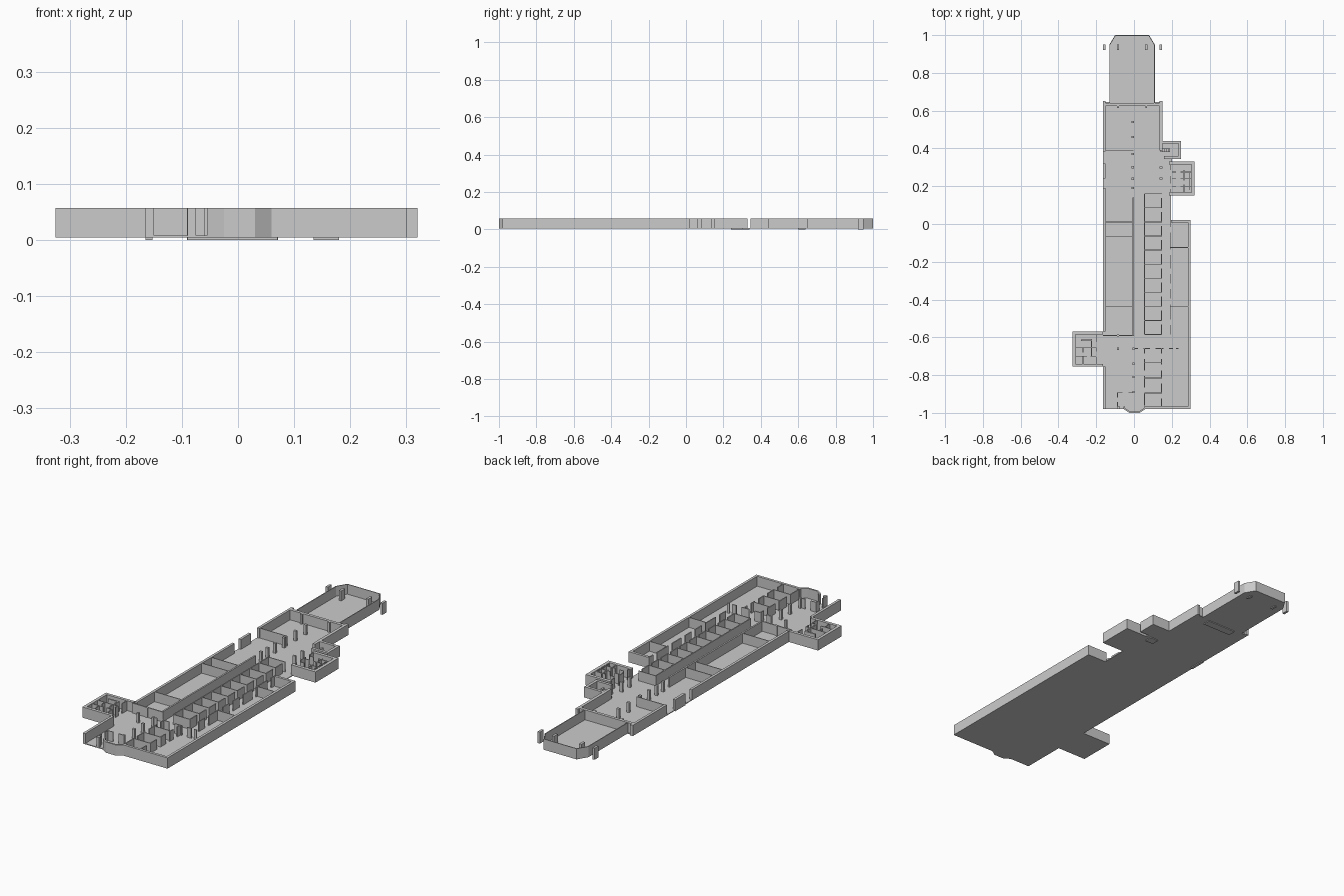
import bpy, bmesh

Z0, ZF, ZT = 0.004, 0.008, 0.057   # slab underside, floor level, wall top


def finish(name, bm):
    me = bpy.data.meshes.new(name)
    bm.to_mesh(me)
    bm.free()
    ob = bpy.data.objects.new(name, me)
    bpy.context.collection.objects.link(ob)
    return ob


def prism(bm, pts, z0, z1):
    lo = [bm.verts.new((x, y, z0)) for x, y in pts]
    hi = [bm.verts.new((x, y, z1)) for x, y in pts]
    n = len(pts)
    bm.faces.new(lo[::-1])
    bm.faces.new(hi)
    for i in range(n):
        j = (i + 1) % n
        bm.faces.new((lo[i], lo[j], hi[j], hi[i]))


def box(bm, x0, x1, y0, y1, z0=Z0, z1=ZT):
    prism(bm, [(x0, y0), (x1, y0), (x1, y1), (x0, y1)], z0, z1)


def boxes(name, rects, z0=Z0, z1=ZT):
    bm = bmesh.new()
    for r in rects:
        box(bm, *r, z0, z1)
    return finish(name, bm)


def spans(a, b, gaps):
    # split a run into the solid parts between door gaps (centre, width)
    out = []
    for c, w in sorted(gaps):
        if c - w / 2 > a:
            out.append((a, c - w / 2))
        a = c + w / 2
    if a < b:
        out.append((a, b))
    return out


def along_y(x, a, b, t=0.006, gaps=()):
    return [(x - t / 2, x + t / 2, p, q) for p, q in spans(a, b, gaps)]


def along_x(y, a, b, t=0.004, gaps=()):
    return [(p, q, y - t / 2, y + t / 2) for p, q in spans(a, b, gaps)]


def strip(name, pts, t, shift=1):
    # wall of thickness t following an open path, offset to the left side
    from mathutils import Vector
    v = [Vector(p) for p in pts]
    norm = []
    for a, b in zip(v, v[1:]):
        d = (b - a).normalized()
        norm.append(Vector((-d.y, d.x)))
    inner = []
    for i, p in enumerate(v):
        n0, n1 = norm[max(i - 1, 0)], norm[min(i, len(norm) - 1)]
        m = (n0 + n1).normalized()
        inner.append(p + m * t / m.dot(n1))
    bm = bmesh.new()
    for i in range(len(v) - 1):
        prism(bm, [v[i], v[i + 1], inner[i + 1], inner[i]], Z0, ZT)
    return finish(name, bm)


# floor slab following the building outline
bm = bmesh.new()
prism(bm, [(-0.165, -0.98), (-0.055, -0.98), (-0.025, -1.0), (0.03, -1.0), (0.06, -0.98),
           (0.3, -0.98), (0.3, 0.02), (0.195, 0.02), (0.195, 0.15), (0.32, 0.15), (0.32, 0.33),
           (0.2, 0.33), (0.2, 0.345), (0.25, 0.345), (0.25, 0.44), (0.15, 0.44), (0.15, 0.645),
           (0.11, 0.645), (0.11, 0.95), (0.08, 1.0), (-0.1, 1.0), (-0.13, 0.95), (-0.13, 0.645),
           (-0.165, 0.645), (-0.165, -0.57), (-0.325, -0.57), (-0.325, -0.755), (-0.165, -0.755)],
      Z0, ZF)
finish("floor_slab", bm)

# terrace parapet and gate posts
strip("terrace_wall", [(0.11, 0.64), (0.11, 0.95), (0.08, 1.0), (-0.1, 1.0),
                       (-0.13, 0.95), (-0.13, 0.64)], 0.004)
boxes("terrace_posts", [(x - 0.006, x + 0.006, 0.92, 0.95) for x in (-0.158, -0.085, 0.065, 0.142)],
      0.0, ZT)

# outer walls
T = 0.013
strip("east_wing_wall", [(0.06, -0.98), (0.3, -0.98), (0.3, 0.02), (0.195, 0.02)], T)
strip("front_bay", [(-0.055, -0.965), (-0.055, -0.98), (-0.025, -1.0), (0.03, -1.0),
                    (0.06, -0.98), (0.06, -0.965)], 0.008)
boxes("west_wall", [(-0.165, -0.165 + T, a, b) for a, b in
                    ((-0.98, -0.755), (-0.57, 0.19), (0.24, 0.32), (0.385, 0.645))])
boxes("front_wall_stubs", [(-0.165, -0.15, -0.98, -0.965), (-0.09, -0.075, -0.98, -0.965)])
strip("north_hall_wall", [(0.15, 0.43), (0.15, 0.64), (-0.165, 0.64)], 0.015)
boxes("north_corner_piers", [(-0.165, -0.15, 0.625, 0.652), (0.136, 0.15, 0.625, 0.652)])
strip("west_annex_wall", [(-0.165, -0.57), (-0.325, -0.57), (-0.325, -0.755), (-0.165, -0.755)], 0.015)
strip("small_east_annex_wall", [(0.16, 0.345), (0.25, 0.345), (0.25, 0.44), (0.136, 0.44),
                                (0.136, 0.39)], 0.014)
strip("east_annex_wall", [(0.185, 0.15), (0.32, 0.15), (0.32, 0.33), (0.185, 0.33)], 0.016)

# central corridor walls and the row of small rooms
ys = [0.16 - 0.0745 * i for i in range(11)]
doors = [(y - 0.012, 0.02) for y in ys[:-1]]
corridor = along_y(-0.003, -0.59, 0.14, 0.008) + along_y(0.055, -0.585, 0.16, 0.005)
corridor += along_y(0.145, -0.585, 0.16, 0.005, doors)
for y in ys:
    corridor += along_x(y, 0.055, 0.147)
boxes("corridor_rooms", corridor)

# west rooms
west = along_x(-0.59, -0.165, 0.0, 0.006)
for y in (0.39, 0.01, -0.065, -0.435):
    west += along_x(y, -0.155, -0.003)
boxes("west_room_partitions", west)

# north lobby piers in line with the corridor wall
boxes("lobby_piers", [(-0.014, 0.0, y - 0.006, y + 0.006) for y in
                      (0.54, 0.46, 0.37, 0.30, 0.24, 0.19)]
      + [(0.135, 0.15, y - 0.005, y + 0.005) for y in (0.30, 0.24)]
      + [(-0.09, -0.08, 0.615, 0.63), (0.06, 0.07, 0.615, 0.63)])

# east rooms
east = along_y(0.192, -0.585, 0.02, 0.005,
               [(-0.03, 0.03), (-0.15, 0.03), (-0.25, 0.03), (-0.33, 0.03), (-0.41, 0.03), (-0.52, 0.03)])
for y in (-0.125, -0.435):
    east += along_x(y, 0.19, 0.29)
boxes("east_room_partitions", east)

# south rooms and piers
south = along_x(-0.66, 0.0, 0.235, 0.005, [(0.035, 0.03), (0.1, 0.03), (0.17, 0.03), (0.215, 0.015)])
south += along_y(0.055, -0.96, -0.66, 0.005, [(-0.7, 0.03), (-0.79, 0.03), (-0.88, 0.03)])
south += along_y(0.145, -0.97, -0.66, 0.005, [(-0.7, 0.03), (-0.76, 0.03), (-0.83, 0.03), (-0.91, 0.03)])
for y in (-0.735, -0.815, -0.895):
    south += along_x(y, 0.055, 0.147)
south += along_x(-0.893, -0.09, 0.0, 0.004, [(-0.045, 0.03)]) + along_y(-0.088, -0.965, -0.893, 0.004, [(-0.93, 0.025)])
boxes("south_room_partitions", south)
boxes("south_piers", [(x - 0.006, x + 0.006, y - 0.006, y + 0.006) for x, y in
                      ((-0.085, -0.66), (-0.003, -0.66), (-0.003, -0.74), (-0.003, -0.81),
                       (-0.003, -0.89), (-0.085, -0.59))])

# washroom cubicles in the annexes
cub = along_y(-0.2, -0.75, -0.58, 0.004, [(-0.64, 0.03), (-0.69, 0.03)])
cub += along_x(-0.655, -0.31, -0.2) + along_x(-0.7, -0.31, -0.2, 0.004, [(-0.24, 0.02)])
cub += along_x(-0.615, -0.28, -0.225, 0.008) + along_y(-0.225, -0.7, -0.61)
cub += along_y(-0.27, -0.74, -0.655, 0.004, [(-0.69, 0.02)])
boxes("west_annex_partitions", cub)
cub = along_y(0.192, 0.165, 0.315, 0.004, [(0.2, 0.03), (0.27, 0.03)])
cub += along_y(0.265, 0.165, 0.285, 0.004, [(0.22, 0.02)]) + along_y(0.296, 0.18, 0.275, 0.003)
for y in (0.2, 0.24, 0.275):
    cub += along_x(y, 0.2, 0.305, 0.004, [(0.235, 0.025)])
boxes("east_annex_partitions", cub)

# steps beside the small annex, plus low footings
bm = bmesh.new()
for i in range(5):
    box(bm, 0.14 + 0.01 * i, 0.15 + 0.01 * i, 0.38, 0.4, ZF, ZF + 0.008 * (i + 1))
finish("steps", bm)
boxes("footings", [(-0.165, -0.152, 0.24, 0.32), (-0.09, 0.07, 0.6, 0.64), (0.135, 0.18, 0.3, 0.34)],
      0.0, Z0)
